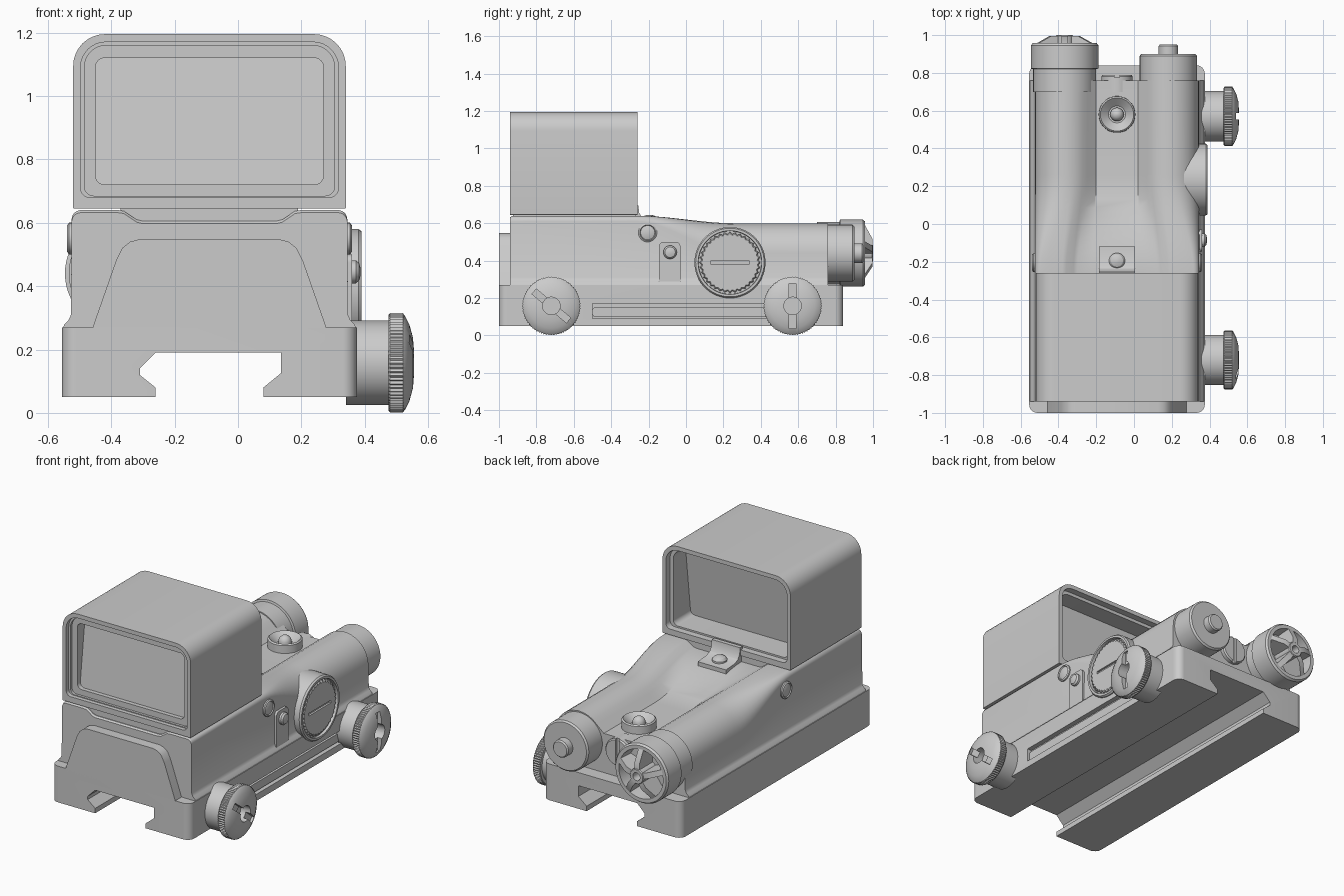
import bpy, bmesh
from math import sin, cos, pi, radians

CX = -0.09  # symmetry line of the housing


def to3(axis, u, v, h):
    return {'x': (h, u, v), 'y': (u, h, v), 'z': (u, v, h)}[axis]


def loft(name, rings):
    """Skin closed rings of 3D points, with flat end caps."""
    bm = bmesh.new()
    rows = [[bm.verts.new(p) for p in ring] for ring in rings]
    n = len(rows[0])
    for a, b in zip(rows, rows[1:]):
        for i in range(n):
            bm.faces.new((a[i], a[(i + 1) % n], b[(i + 1) % n], b[i]))
    bm.faces.new(rows[0])
    bm.faces.new(rows[-1])
    bmesh.ops.remove_doubles(bm, verts=bm.verts, dist=1e-5)
    bmesh.ops.recalc_face_normals(bm, faces=bm.faces)
    me = bpy.data.meshes.new(name)
    bm.to_mesh(me)
    bm.free()
    ob = bpy.data.objects.new(name, me)
    bpy.context.collection.objects.link(ob)
    return ob


def prism(name, pts, axis, a, b, tilt=0):
    far = [to3(axis, u, v, b + tilt * (v - 0.92)) for u, v in pts]
    return loft(name, [[to3(axis, u, v, a) for u, v in pts], far])


def box(name, x0, x1, y0, y1, z0, z1):
    return prism(name, [(x0, y0), (x1, y0), (x1, y1), (x0, y1)], 'z', z0, z1)


def lathe(name, prof, axis, cu, cv, n=48):
    """Turn (radius, height[, knurl depth]) points around an axis."""
    rings = []
    for p in prof:
        k = p[2] if len(p) > 2 else 0
        rings.append([to3(axis, cu + (p[0] - k * (i % 2)) * cos(2 * pi * i / n),
                          cv + (p[0] - k * (i % 2)) * sin(2 * pi * i / n), p[1])
                      for i in range(n)])
    return loft(name, rings)


def rrect(u0, u1, v0, v1, rb, rt):
    pts = []
    for cu, cv, r, a0 in ((u1 - rt, v1 - rt, rt, 0), (u0 + rt, v1 - rt, rt, 90),
                          (u0 + rb, v0 + rb, rb, 180), (u1 - rb, v0 + rb, rb, 270)):
        pts += [(cu + r * cos(radians(a0 + 11.25 * i)), cv + r * sin(radians(a0 + 11.25 * i)))
                for i in range(9)]
    return pts


def cut(ob, *cutters):
    bpy.context.view_layer.objects.active = ob
    for c in cutters:
        m = ob.modifiers.new('cut', 'BOOLEAN')
        m.operation, m.solver, m.object = 'DIFFERENCE', 'EXACT', c
        bpy.ops.object.modifier_apply(modifier=m.name)
        bpy.data.objects.remove(c)


# Rail mount with dovetail slot and side groove
base = prism('rail_base', rrect(-0.555, 0.375, -1, 0.84, 0.045, 0.045), 'z', 0.05, 0.27)
cut(base,
    prism('c', [(-0.26, 0), (-0.26, 0.08), (-0.31, 0.12), (-0.31, 0.14), (-0.26, 0.19),
                (0.135, 0.19), (0.135, 0.125), (0.08, 0.08), (0.08, 0)], 'y', -1.1, 1),
    box('c', 0.345, 0.5, -0.5, 0.48, 0.09, 0.17))
prism('side_groove_bar', rrect(-0.5, 0.48, 0.1, 0.15, 0.015, 0.015), 'x', 0.33, 0.362)

# Housing: boxy front section blending into two battery tubes
foot = [(-0.553, 0.2), (-0.553, 0.265), (-0.548, 0.28), (-0.535, 0.292), (-0.527, 0.31)]
front = foot + [(-0.495 + 0.03 * cos(radians(180 - 15 * i)), 0.61 + 0.03 * sin(radians(180 - 15 * i)))
                for i in range(7)]
front += [(-0.46, 0.64), (-0.38, 0.64), (-0.36, 0.637), (-0.32, 0.61), (-0.30, 0.605), (-0.22, 0.605)]
rear = foot + [(-0.365 + 0.16 * cos(radians(180 - 12.5 * i)), 0.44 + 0.16 * sin(radians(180 - 12.5 * i)))
               for i in range(13)]
rear[-1] = (-0.2, 0.508)


def section(y, t, top=0):
    half = [(a[0] + (b[0] - a[0]) * t, a[1] + (b[1] - a[1]) * t) for a, b in zip(front, rear)]
    half = [(x, z - top if z > 0.6 else z) for x, z in half]
    return [(x, y, z) for x, z in half] + [(2 * CX - x, y, z) for x, z in reversed(half)]


rings = [section(-0.94, 0, 0.008), section(-0.93, 0), section(-0.26, 0)]
for i in range(1, 13):
    s = i / 12
    rings.append(section(-0.26 + 0.52 * s, s * s * (3 - 2 * s)))
rings.append(section(0.76, 1))
loft('housing', rings)

# Raised front plate flush with the rail mount
prism('front_plate', [(-0.465, 0.25), (-0.455, 0.28), (-0.385, 0.48), (-0.365, 0.52), (-0.34, 0.54),
                      (-0.31, 0.548), (0.13, 0.548), (0.16, 0.54), (0.185, 0.52), (0.205, 0.48),
                      (0.275, 0.28), (0.285, 0.25)], 'y', -1, -0.92)

# Window hood with stepped openings and tilted glass on both ends
hood = prism('window_hood', rrect(-0.52, 0.34, 0.645, 1.195, 0.002, 0.1), 'y', -0.94, -0.26)
cut(hood,
    prism('c', rrect(-0.497, 0.317, 0.68, 1.17, 0.03, 0.08), 'y', -1, -0.915),
    prism('c', rrect(-0.485, 0.305, 0.685, 1.16, 0.03, 0.07), 'y', -1, -0.90),
    prism('c', rrect(-0.45, 0.27, 0.72, 1.12, 0.03, 0.03), 'y', -1, -0.85, 0.12),
    prism('c', rrect(-0.497, 0.317, 0.68, 1.17, 0.03, 0.08), 'y', -0.2, -0.30),
    prism('c', rrect(-0.475, 0.295, 0.69, 1.15, 0.03, 0.06), 'y', -0.2, -0.44, 0.12))
box('hood_seat', -0.37, 0.19, -0.925, -0.27, 0.58, 0.66)

# Hood retaining clip and screw
prism('hood_clip', [(-0.12, 0.57), (-0.12, 0.612), (-0.205, 0.618), (-0.235, 0.632), (-0.25, 0.655),
                    (-0.255, 0.695), (-0.28, 0.695), (-0.28, 0.57)], 'x', -0.185, 0.005)
lathe('clip_screw', [(0.042, 0.6), (0.042, 0.625), (0.032, 0.638), (0.012, 0.645)], 'z', CX, -0.195, 32)

# Thumb screws on the right side
for name, y, ang in (('front_thumb_screw', -0.72, -40), ('rear_thumb_screw', 0.57, 90)):
    z = 0.158
    knob = lathe(name, [(0.133, 0.34), (0.133, 0.475), (0.151, 0.475), (0.157, 0.48, 0.005),
                        (0.157, 0.52, 0.005), (0.148, 0.527), (0.12, 0.541), (0.08, 0.552),
                        (0.03, 0.556)], 'x', y, z, 144)
    c, s = cos(radians(ang)), sin(radians(ang))
    slot = [(y + u * c - v * s, z + u * s + v * c)
            for u, v in ((-0.12, -0.018), (0.12, -0.018), (0.12, 0.018), (-0.12, 0.018))]
    cut(knob, prism('c', slot, 'x', 0.525, 0.6),
        lathe('c', [(0.047, 0.49), (0.047, 0.6)], 'x', y, z, 32))

# Adjustment dial on the right side
lathe('dial_boss', [(0.19, 0.15), (0.19, 0.38), (0.183, 0.39), (0.17, 0.39), (0.168, 0.37)],
      'x', 0.235, 0.39, 72)
dial = lathe('dial', [(0.163, 0.35, 0.011), (0.163, 0.38, 0.011), (0.155, 0.386, 0.009), (0.14, 0.386)],
             'x', 0.235, 0.39, 72)
cut(dial, box('c', 0.374, 0.5, 0.13, 0.34, 0.382, 0.398))

# Side pins and button plate
for side, x0, d in (('right', 0.345, 1), ('left', -0.525, -1)):
    lathe(side + '_pivot_pin', [(0.05, x0 - 0.05 * d), (0.05, x0 + 0.008 * d), (0.042, x0 + 0.014 * d),
                                (0.038, x0 + 0.008 * d), (0.02, x0 + 0.014 * d)], 'x', -0.205, 0.55, 32)
prism('button_plate', rrect(-0.145, -0.03, 0.27, 0.5, 0.005, 0.025), 'x', 0.32, 0.36)
lathe('side_button', [(0.036, 0.34), (0.036, 0.372), (0.028, 0.382), (0.01, 0.387)], 'x', -0.085, 0.445, 32)

# Countersunk boss and button on the top valley
lathe('top_dish', [(0.098, 0.46), (0.096, 0.555), (0.088, 0.562), (0.045, 0.525)], 'z', CX, 0.58)
lathe('top_button', [(0.036, 0.5), (0.036, 0.545), (0.029, 0.561), (0.016, 0.571), (0.003, 0.574)],
      'z', CX, 0.58, 24)

# Slotted screw on the rear wall
screw = lathe('rear_screw', [(0.083, 0.7), (0.083, 0.782), (0.076, 0.79)], 'y', CX, 0.43)
cut(screw, box('c', CX - 0.012, CX + 0.012, 0.775, 0.9, 0.3, 0.6))

# Large left battery cap with five spokes and hub
bx, bz = -0.367, 0.44
lathe('left_battery_cap', [(0.167, 0.7), (0.167, 0.82), (0.179, 0.823), (0.179, 0.945), (0.17, 0.957),
                           (0.148, 0.957), (0.142, 0.87)], 'y', bx, bz, 64)
lathe('cap_hub', [(0.047, 0.85), (0.047, 0.994), (0.042, 1.0), (0.024, 1.0), (0.022, 0.93)], 'y', bx, bz, 32)
for k in range(5):
    a = radians(90 + 72 * k)
    prof = [(0.035, 0.85), (0.15, 0.85), (0.15, 0.957), (0.078, 0.996), (0.035, 0.996)]
    loft('cap_spoke_%d' % (k + 1),
         [[(bx + r * cos(a) - w * sin(a), h, bz + r * sin(a) + w * cos(a)) for r, h in prof]
          for w in (-0.017, 0.017)])

# Smaller right cap with nub
lathe('right_battery_cap', [(0.152, 0.7), (0.152, 0.89), (0.143, 0.9), (0.052, 0.9), (0.052, 0.942),
                            (0.045, 0.95)], 'y', 0.182, 0.44, 64)

# Smooth shading with sharp edges kept
for ob in bpy.context.scene.objects:
    ob.select_set(True)
    bpy.context.view_layer.objects.active = ob
bpy.ops.object.shade_smooth_by_angle(angle=radians(30))
